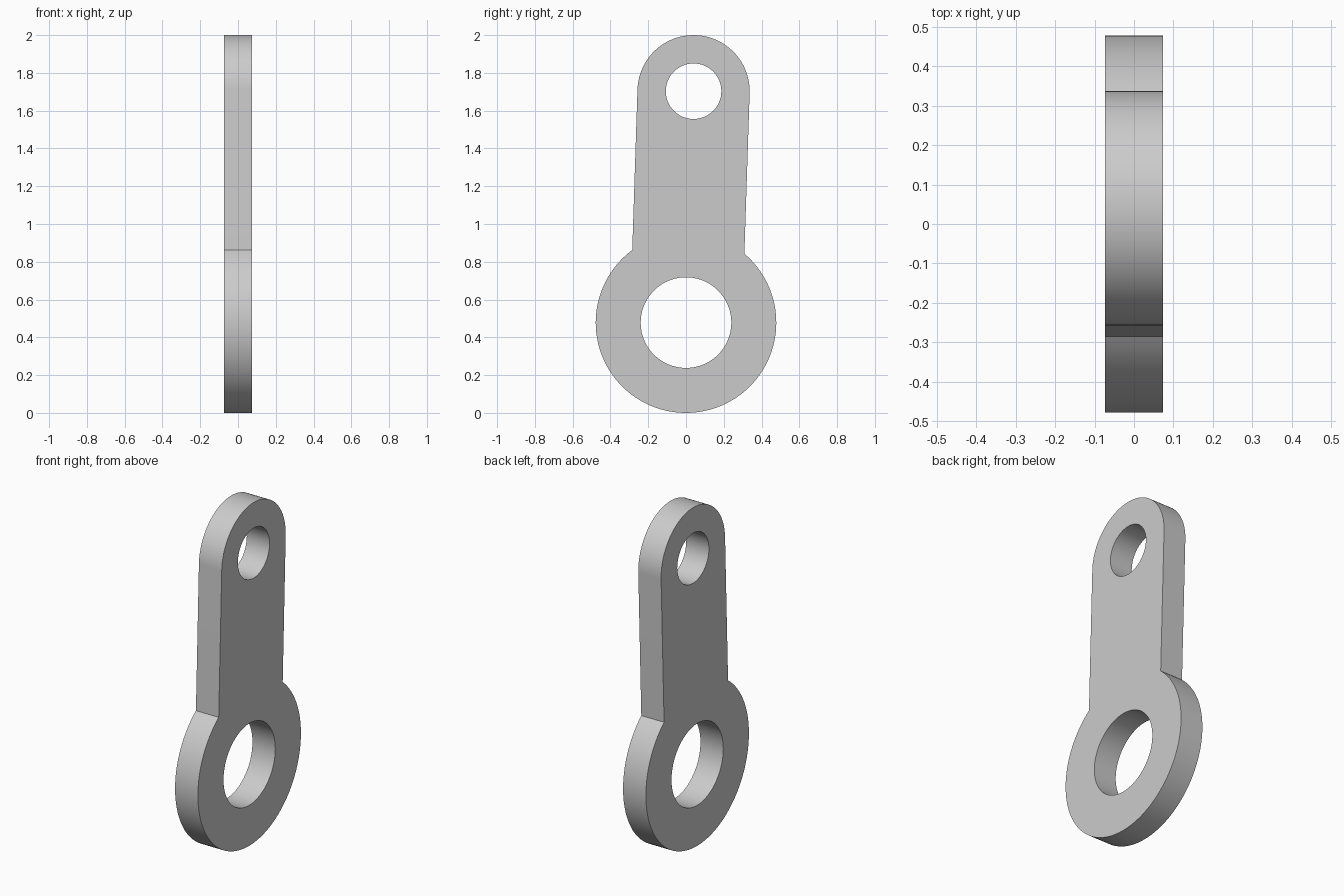
import bpy
import bmesh
from math import sin, cos, atan2, asin, pi, radians
from mathutils import Vector

default = bpy.data.objects.get("Cube")
if default:
    bpy.data.objects.remove(default)

HALF_THICK = 0.074
BIG_C, BIG_R, BIG_HOLE = Vector((0.0, 0.478)), 0.478, 0.24
SMALL_C, SMALL_R, SMALL_HOLE = Vector((0.04, 1.703)), 0.297, 0.147


def arc(centre, radius, start, end, steps):
    """Points in the (y, z) plane, both ends included."""
    angles = [start + (end - start) * i / steps for i in range(steps + 1)]
    return [(centre.x + radius * cos(a), centre.y + radius * sin(a)) for a in angles]


def add_loop(bm, points):
    verts = [bm.verts.new((-HALF_THICK, y, z)) for y, z in points]
    return [bm.edges.new((v, verts[i - 1])) for i, v in enumerate(verts)]


# Outline: large ring, straight parallel-sided arm, rounded tip
axis = SMALL_C - BIG_C
tilt = atan2(axis.y, axis.x)
spread = asin(SMALL_R / BIG_R)
outline = arc(BIG_C, BIG_R, tilt + spread, tilt - spread + 2 * pi, 96)
outline += arc(SMALL_C, SMALL_R, tilt - pi / 2, tilt + pi / 2, 48)

bm = bmesh.new()
edges = add_loop(bm, outline)
edges += add_loop(bm, arc(BIG_C, BIG_HOLE, 0, 2 * pi, 72)[:-1])
edges += add_loop(bm, arc(SMALL_C, SMALL_HOLE, 0, 2 * pi, 64)[:-1])

# Fill the plate around its two holes and give it thickness
bmesh.ops.triangle_fill(bm, edges=edges, use_beauty=True, normal=(1, 0, 0))
result = bmesh.ops.extrude_face_region(bm, geom=bm.faces[:])
moved = [g for g in result["geom"] if isinstance(g, bmesh.types.BMVert)]
bmesh.ops.translate(bm, verts=moved, vec=(2 * HALF_THICK, 0, 0))
bmesh.ops.recalc_face_normals(bm, faces=bm.faces[:])

mesh = bpy.data.meshes.new("link_plate")
bm.to_mesh(mesh)
bm.free()
plate = bpy.data.objects.new("link_plate", mesh)
bpy.context.collection.objects.link(plate)

# Plain grey metal
grey = bpy.data.materials.new("grey_metal")
grey.use_nodes = True
colour = (0.6, 0.6, 0.6, 1)
grey.diffuse_color = colour
grey.node_tree.nodes["Principled BSDF"].inputs["Base Color"].default_value = colour
mesh.materials.append(grey)

# Smooth curved walls, crisp rims
bpy.ops.object.select_all(action="DESELECT")
plate.select_set(True)
bpy.context.view_layer.objects.active = plate
bpy.ops.object.shade_smooth_by_angle(angle=radians(30))
